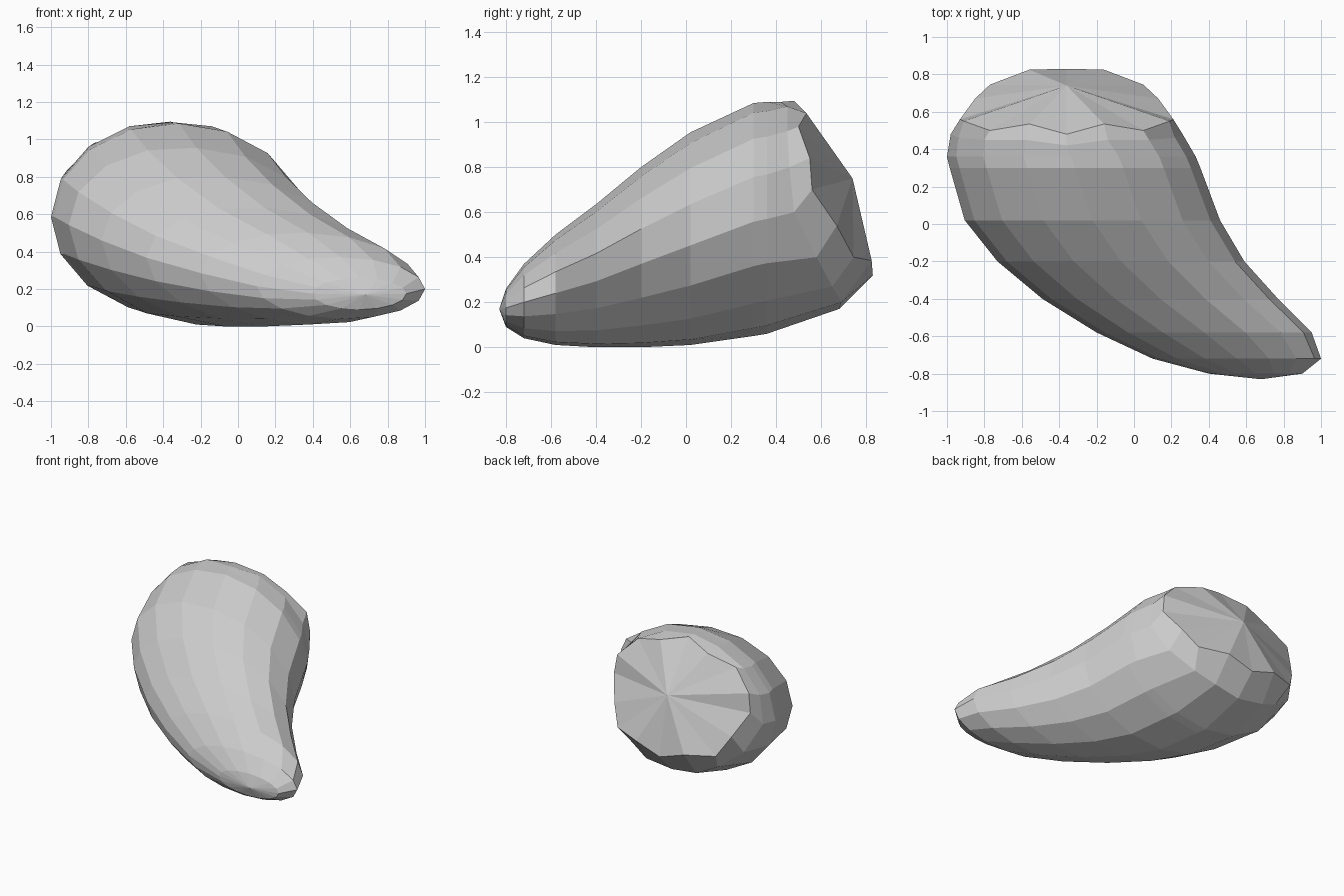
import bpy, bmesh, math

if "Cube" in bpy.data.objects:
    bpy.data.objects.remove(bpy.data.objects["Cube"])

# Cross-sections along y: (y, x_min, x_max, z_min, z_max, lift of the left flank)
SECTIONS = [
    (-0.80, 0.40, 0.90, 0.09, 0.26, 0.0),
    (-0.72, 0.10, 1.00, 0.04, 0.37, 0.01),
    (-0.58, -0.20, 0.95, 0.01, 0.50, 0.03),
    (-0.40, -0.49, 0.77, 0.00, 0.635, 0.05),
    (-0.20, -0.73, 0.59, 0.00, 0.80, 0.06),
    (0.02, -0.905, 0.46, 0.01, 0.955, 0.06),
    (0.30, -0.985, 0.355, 0.05, 1.085, 0.02),
    (0.36, -1.00, 0.33, 0.06, 1.09, 0.01),
]
# Slanted rings at the blunt end, right half from top to bottom
SHOULDER = [(-0.36, 0.42, 1.09), (-0.14, 0.45, 1.07), (0.08, 0.45, 0.96),
            (0.22, 0.46, 0.80), (0.26, 0.48, 0.60), (0.17, 0.58, 0.40),
            (0.00, 0.65, 0.27), (-0.15, 0.69, 0.20), (-0.36, 0.68, 0.17)]
RIM = [(-0.36, 0.48, 1.095), (-0.16, 0.535, 1.04), (0.05, 0.50, 0.98),
       (0.19, 0.55, 0.84), (0.21, 0.56, 0.70), (0.13, 0.67, 0.54),
       (0.05, 0.745, 0.40), (-0.16, 0.825, 0.385), (-0.36, 0.83, 0.32)]
SIDES = 16
MID_X = -0.36

bm = bmesh.new()


def ring(y, x0, x1, z0, z1, lift):
    # Skewed elliptical section, starting at the top and running clockwise
    cx, cz, rx, rz = (x0 + x1) / 2, (z0 + z1) / 2, (x1 - x0) / 2, (z1 - z0) / 2
    verts = []
    for i in range(SIDES):
        s, c = math.sin(2 * math.pi * i / SIDES), math.cos(2 * math.pi * i / SIDES)
        skew = lift * s * (0.5 if s > 0 else 1.0)
        z = min(max(cz + rz * c - skew, z0), z1)
        verts.append(bm.verts.new((cx + rx * s, y, z)))
    return verts


def mirrored_ring(half):
    left = [(2 * MID_X - x, y, z) for x, y, z in half[-2:0:-1]]
    return [bm.verts.new(p) for p in half + left]


def cap(loop, point):
    tip = bm.verts.new(point)
    for i in range(SIDES):
        bm.faces.new((loop[i], loop[(i + 1) % SIDES], tip))


# Bent tapering body
rings = [ring(*s) for s in SECTIONS]
rings += [mirrored_ring(SHOULDER), mirrored_ring(RIM)]
for a, b in zip(rings, rings[1:]):
    for i in range(SIDES):
        j = (i + 1) % SIDES
        bm.faces.new((a[i], a[j], b[j], b[i]))

# Narrow tip and slanted fan at the back
cap(rings[0], (0.68, -0.83, 0.17))
cap(rings[-1], (MID_X, 0.74, 0.75))

bmesh.ops.recalc_face_normals(bm, faces=bm.faces)
mesh = bpy.data.meshes.new("curved_body")
bm.to_mesh(mesh)
bm.free()
body = bpy.data.objects.new("curved_body", mesh)
bpy.context.collection.objects.link(body)
